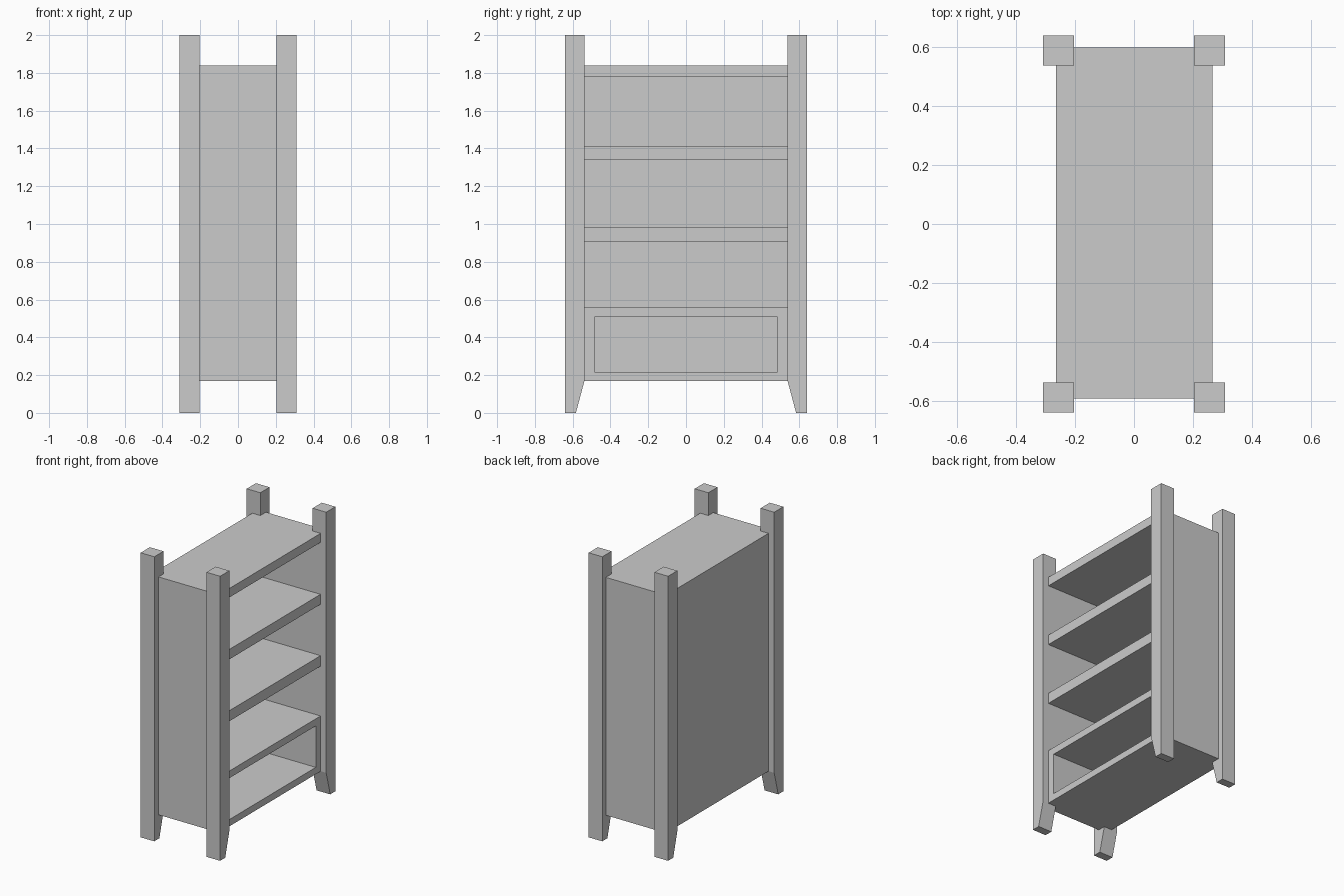
import bpy, bmesh

if "Cube" in bpy.data.objects:
    bpy.data.objects.remove(bpy.data.objects["Cube"])


def prism(name, profile, axis, lo, hi):
    """Extrude a closed 2D profile along x (profile = y, z)."""
    bm = bmesh.new()
    rings = [[bm.verts.new((x, y, z)) for y, z in profile] for x in (lo, hi)]
    n = len(profile)
    bm.faces.new(rings[0])
    bm.faces.new(rings[1])
    for i in range(n):
        j = (i + 1) % n
        bm.faces.new((rings[0][i], rings[0][j], rings[1][j], rings[1][i]))
    bmesh.ops.recalc_face_normals(bm, faces=bm.faces)
    mesh = bpy.data.meshes.new(name)
    bm.to_mesh(mesh)
    bm.free()
    obj = bpy.data.objects.new(name, mesh)
    bpy.context.collection.objects.link(obj)
    return obj


def box(name, x, y, z):
    rect = [(y[0], z[0]), (y[1], z[0]), (y[1], z[1]), (y[0], z[1])]
    return prism(name, rect, 'X', *x)


# Cabinet body, closed at the back (-x) and open on +x
body = box("cabinet_body", (-0.265, 0.266), (-0.592, 0.60), (0.168, 1.84))

# Compartments: three full-width shelves, one narrower framed cubby at the bottom
compartments = [
    (0.537, 1.412, 1.777),
    (0.537, 0.981, 1.342),
    (0.537, 0.557, 0.907),
    (0.484, 0.216, 0.507),
]
for half, z0, z1 in compartments:
    cutter = box("compartment_cutter", (-0.25, 0.4), (-half, half), (z0, z1))
    cutter.hide_render = True
    mod = body.modifiers.new("hollow", 'BOOLEAN')
    mod.operation = 'DIFFERENCE'
    mod.solver = 'EXACT'
    mod.object = cutter
    bpy.context.view_layer.objects.active = body
    bpy.ops.object.modifier_apply(modifier=mod.name)
    bpy.data.objects.remove(cutter)

# Four corner posts, feet tapered on the inner side
for y_name, s in (("left", -1), ("right", 1)):
    outline = [(s * 0.64, 0), (s * 0.583, 0), (s * 0.538, 0.168),
               (s * 0.538, 2), (s * 0.64, 2)]
    for x_name, lo, hi in (("open_side", 0.203, 0.309), ("closed_side", -0.309, -0.203)):
        prism(f"post_{y_name}_{x_name}", outline, 'X', lo, hi)
